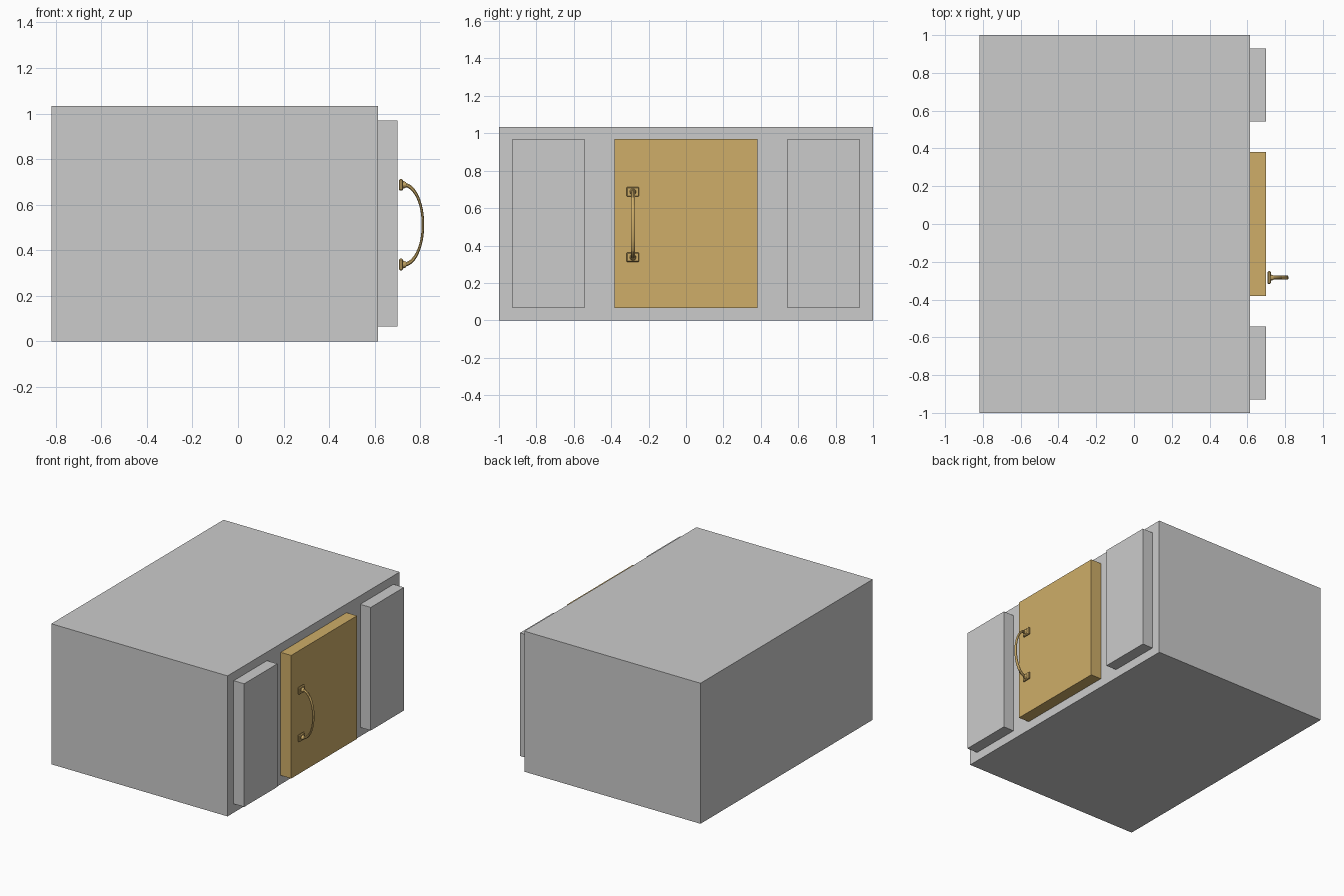
import bpy, bmesh, math
from mathutils import Vector, Matrix

if "Cube" in bpy.data.objects:
    bpy.data.objects.remove(bpy.data.objects["Cube"])

wood = bpy.data.materials.new("brown_orange")
wood.diffuse_color = (0.62, 0.42, 0.14, 1)
wood.use_nodes = True
wood.node_tree.nodes["Principled BSDF"].inputs["Base Color"].default_value = wood.diffuse_color


def finish(name, bm, mat=None):
    bmesh.ops.recalc_face_normals(bm, faces=bm.faces)
    me = bpy.data.meshes.new(name)
    bm.to_mesh(me)
    bm.free()
    ob = bpy.data.objects.new(name, me)
    bpy.context.collection.objects.link(ob)
    if mat:
        me.materials.append(mat)
    return ob


def box(name, x, y, z, mat=None):
    bm = bmesh.new()
    bmesh.ops.create_cube(bm, size=1)
    for v in bm.verts:
        v.co = Vector(r[0] + (c + 0.5) * (r[1] - r[0]) for c, r in zip(v.co, (x, y, z)))
    return finish(name, bm, mat)


# Cabinet body
FRONT, FACE = 0.615, 0.70
box("body", (-0.818, FRONT), (-1, 1), (0, 1.033))

# Side panels and central door
PANEL_Z = (0.065, 0.97)
box("panel_left", (FRONT, FACE), (-0.928, -0.542), PANEL_Z)
box("panel_right", (FRONT, FACE), (0.542, 0.928), PANEL_Z)
box("door", (FRONT, FACE), (-0.382, 0.382), PANEL_Z, wood)

# Handle: mounting plates with round bosses
HY, HZ, HALF = -0.284, 0.512, 0.175
for side, s in (("lower", -1), ("upper", 1)):
    z = HZ + s * HALF
    plate = box("handle_plate_" + side, (0.707, 0.724), (HY - 0.034, HY + 0.034),
                (z - 0.026, z + 0.026), wood)
    bev = plate.modifiers.new("bevel", 'BEVEL')
    bev.width = 0.005
    bev.segments = 1
    bm = bmesh.new()
    bmesh.ops.create_cone(bm, cap_ends=True, segments=12, radius1=0.018, radius2=0.012,
                          depth=0.016,
                          matrix=Matrix.Translation((0.73, HY, z)) @ Matrix.Rotation(math.pi / 2, 4, 'Y'))
    finish("handle_boss_" + side, bm, wood)

# Handle: bowed grip, an elliptical sweep thinner at the middle
bm = bmesh.new()
STEPS, SIDES = 24, 8
rings = []
for i in range(STEPS + 1):
    a = -math.pi / 2 + math.pi * i / STEPS
    depth, half = 0.084, HALF
    centre = Vector((0.728 + depth * math.cos(a), HY, HZ + half * math.sin(a)))
    normal = Vector((half * math.cos(a), 0, depth * math.sin(a))).normalized()
    thick = 0.006 + 0.004 * abs(math.sin(a)) ** 4
    ring = []
    for k in range(SIDES):
        t = 2 * math.pi * (k + 0.5) / SIDES
        ring.append(bm.verts.new(centre + normal * thick * math.cos(t)
                                 + Vector((0, 0.011 * math.sin(t), 0))))
    rings.append(ring)
for r0, r1 in zip(rings, rings[1:]):
    for k in range(SIDES):
        n = (k + 1) % SIDES
        bm.faces.new((r0[k], r0[n], r1[n], r1[k]))
bm.faces.new(rings[0])
bm.faces.new(rings[-1])
grip = finish("handle_grip", bm, wood)
bpy.context.view_layer.objects.active = grip
grip.select_set(True)
bpy.ops.object.shade_smooth_by_angle()
